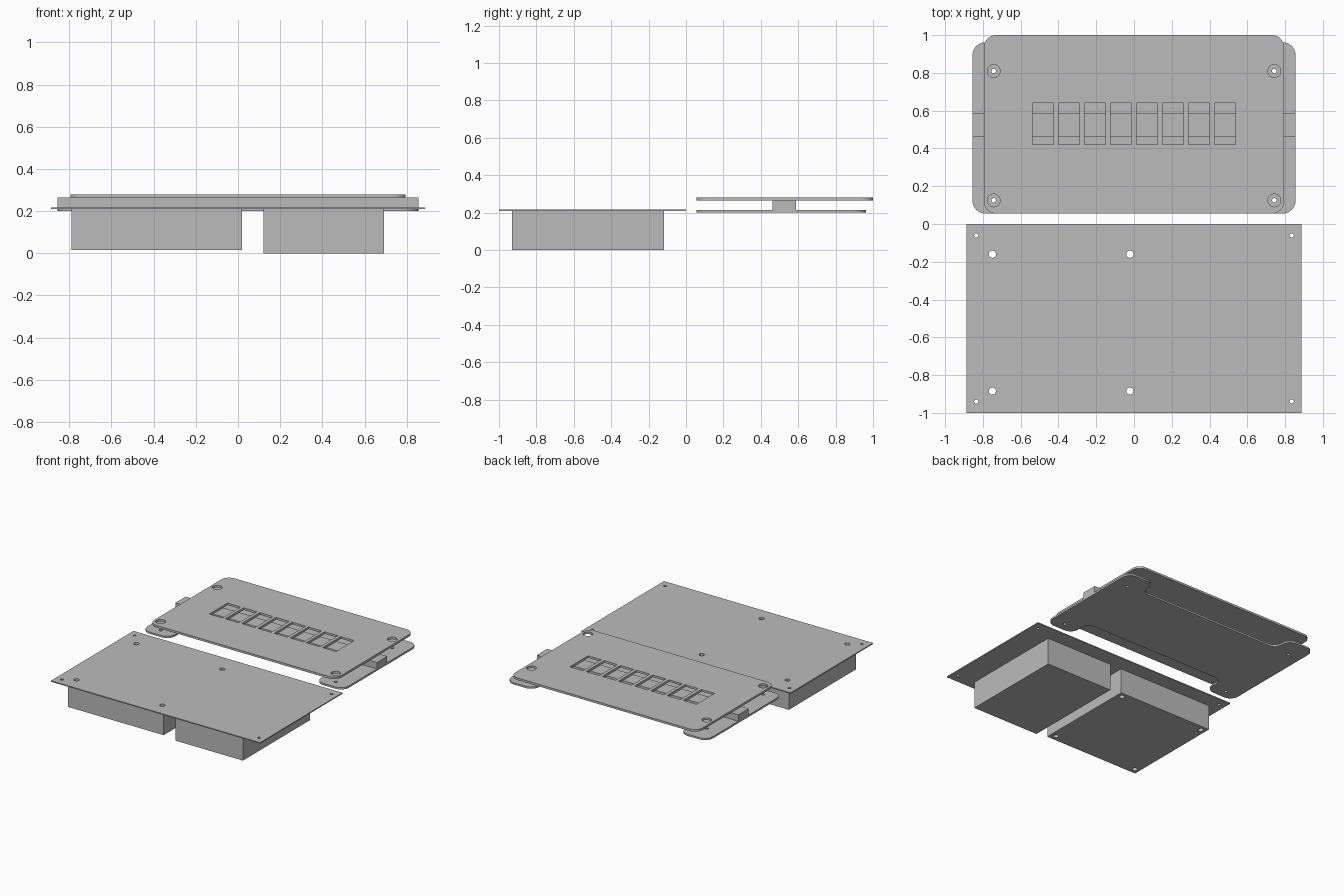
import bpy
import bmesh
import math
from mathutils import Vector

cube = bpy.data.objects.get("Cube")
if cube:
    bpy.data.objects.remove(cube, do_unlink=True)

GREY = (0.5, 0.5, 0.5, 1)
grey = bpy.data.materials.new("plain_grey")
grey.use_nodes = True
grey.diffuse_color = GREY
grey.node_tree.nodes["Principled BSDF"].inputs["Base Color"].default_value = GREY


def rect(x0, x1, y0, y1):
    return [(x0, y0), (x1, y0), (x1, y1), (x0, y1)]


def circle(x, y, r, n=24):
    return [(x + r * math.cos(math.tau * i / n), y + r * math.sin(math.tau * i / n))
            for i in range(n)]


def rounded(points, radius, steps=8):
    """Fillet each right-angled corner of an outline, convex or concave."""
    out = []
    for i, p in enumerate(points):
        p = Vector(p)
        a = (Vector(points[i - 1]) - p).normalized() * radius
        b = (Vector(points[(i + 1) % len(points)]) - p).normalized() * radius
        centre = p + a + b
        for k in range(steps + 1):
            t = math.pi / 2 * k / steps
            out.append(tuple(centre - b * math.cos(t) - a * math.sin(t)))
    return out


def slab(name, outline, z0, z1, holes=()):
    """Extrude an outline with holes between two heights."""
    curve = bpy.data.curves.new(name + "_profile", "CURVE")
    curve.dimensions = "2D"
    curve.fill_mode = "BOTH"
    curve.extrude = (z1 - z0) / 2
    for loop in [outline, *holes]:
        spline = curve.splines.new("POLY")
        spline.points.add(len(loop) - 1)
        for point, (x, y) in zip(spline.points, loop):
            point.co = (x, y, 0, 1)
        spline.use_cyclic_u = True
    helper = bpy.data.objects.new(name + "_profile", curve)
    bpy.context.collection.objects.link(helper)
    bpy.context.view_layer.update()
    evaluated = helper.evaluated_get(bpy.context.evaluated_depsgraph_get())
    mesh = bpy.data.meshes.new_from_object(evaluated)
    bpy.data.objects.remove(helper, do_unlink=True)
    bpy.data.curves.remove(curve)

    bm = bmesh.new()
    bm.from_mesh(mesh)
    bmesh.ops.remove_doubles(bm, verts=bm.verts, dist=0.0001)
    bmesh.ops.recalc_face_normals(bm, faces=bm.faces)
    bmesh.ops.translate(bm, verts=bm.verts, vec=(0, 0, (z0 + z1) / 2))
    for face in bm.faces:
        face.smooth = False
        face.material_index = 0
    bm.to_mesh(mesh)
    bm.free()
    mesh.name = name
    mesh.materials.clear()
    mesh.materials.append(grey)
    obj = bpy.data.objects.new(name, mesh)
    bpy.context.collection.objects.link(obj)
    return obj


# Mounting plate with corner holes and the holes of the drilled box
box_holes = [circle(x, y, 0.019) for x in (-0.75, -0.022) for y in (-0.16, -0.885)]
corner_holes = [circle(x, y, 0.011) for x in (-0.835, 0.835) for y in (-0.06, -0.94)]
slab("mounting_plate", rect(-0.887, 0.887, -1, 0), 0.209, 0.217, box_holes + corner_holes)

# Two boxes hanging under the plate
slab("drilled_box", rect(-0.79, 0.02, -0.93, -0.118), 0.015, 0.209, box_holes)
slab("plain_box", rect(0.12, 0.693, -0.93, -0.118), 0, 0.209)

# Upper cover with rounded corners, screw holes and a row of windows
screws = [(x, y) for x in (-0.743, 0.743) for y in (0.125, 0.81)]
windows = []
for i in range(8):
    x = (i - 3.5) * 0.1375
    windows.append(rect(x - 0.056, x + 0.056, 0.42, 0.64))
slab("top_cover", rounded(rect(-0.795, 0.795, 0.055, 1), 0.065), 0.264, 0.28,
     [circle(x, y, 0.034) for x, y in screws] + windows)

# Lower cover: four corner lobes with a notch at front and back
W, N = 0.855, 0.62
FRONT, BACK = 0.055, 0.962
front_notch, back_notch = 0.23, 0.82
lobed = [(-W, FRONT), (-N, FRONT), (-N, front_notch), (N, front_notch),
         (N, FRONT), (W, FRONT), (W, BACK), (N, BACK),
         (N, back_notch), (-N, back_notch), (-N, BACK), (-W, BACK)]
lobed = [p for i, p in enumerate(lobed)]
slab("bottom_cover", rounded(lobed, 0.068), 0.2, 0.214,
     [circle(x, y, 0.012) for x, y in screws])

# Bar between the covers, seen through the windows
slab("spacer_bar", rect(-W, W, 0.463, 0.587), 0.214, 0.264)
